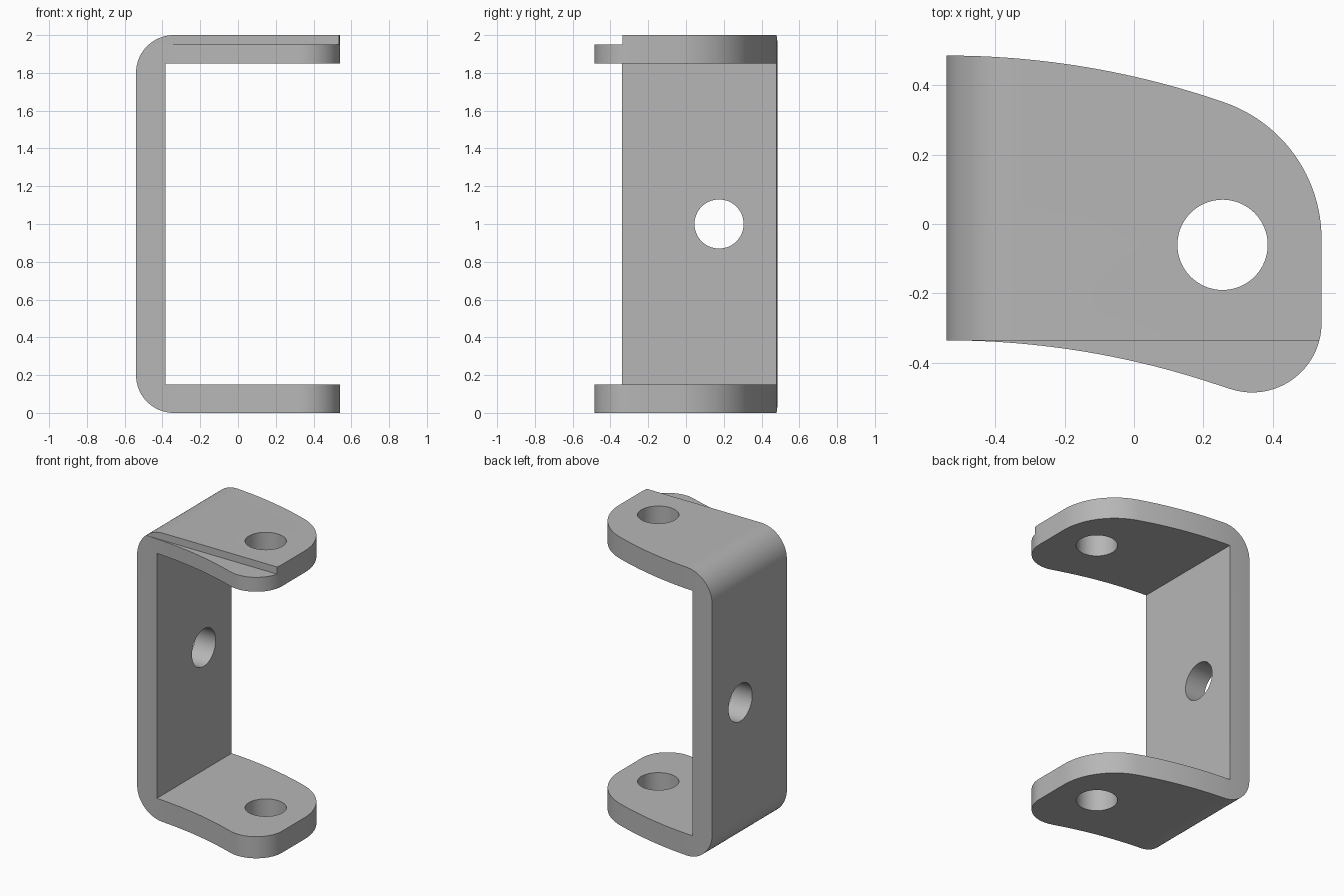
import bpy, bmesh
from math import sin, cos, pi, radians
from mathutils import Vector, Matrix

cube = bpy.data.objects.get("Cube")
if cube:
    bpy.data.objects.remove(cube)

steel = bpy.data.materials.new("plain_grey")
steel.use_nodes = True
grey = (0.47, 0.47, 0.47, 1)
steel.diffuse_color = grey
steel.node_tree.nodes["Principled BSDF"].inputs["Base Color"].default_value = grey


def arc(cx, cy, r, start, end, n):
    """Points along an arc, angles in degrees."""
    angles = [radians(start + (end - start) * i / n) for i in range(n + 1)]
    return [(cx + r * cos(a), cy + r * sin(a)) for a in angles]


def prism(name, points, axis, low, high):
    """Closed profile extruded along y or z."""
    bm = bmesh.new()
    place = (lambda p: (p[0], low, p[1])) if axis == "Y" else (lambda p: (p[0], p[1], low))
    face = bm.faces.new([bm.verts.new(place(p)) for p in points])
    grown = bmesh.ops.extrude_face_region(bm, geom=[face])
    shift = Vector((0, high - low, 0)) if axis == "Y" else Vector((0, 0, high - low))
    bmesh.ops.translate(bm, vec=shift, verts=[v for v in grown["geom"] if isinstance(v, bmesh.types.BMVert)])
    bmesh.ops.recalc_face_normals(bm, faces=bm.faces)
    return to_object(name, bm)


def rod(name, centre, radius, length, turn):
    bm = bmesh.new()
    bmesh.ops.create_cone(bm, cap_ends=True, segments=64, radius1=radius, radius2=radius, depth=length,
                          matrix=Matrix.Translation(centre) @ Matrix.Rotation(turn, 4, "Y"))
    return to_object(name, bm)


def to_object(name, bm):
    mesh = bpy.data.meshes.new(name)
    bm.to_mesh(mesh)
    bm.free()
    mesh.materials.append(steel)
    obj = bpy.data.objects.new(name, mesh)
    bpy.context.collection.objects.link(obj)
    return obj


def cut(target, tool, operation):
    tool.hide_render = True
    mod = target.modifiers.new(tool.name, "BOOLEAN")
    mod.operation, mod.object, mod.solver = operation, tool, "EXACT"
    bpy.context.view_layer.objects.active = target
    bpy.ops.object.modifier_apply(modifier=mod.name)
    bpy.data.objects.remove(tool)


# C-shaped section: rounded outside corners, square inside corners
side, thick, bend = 0.54, 0.15, 0.2
section = arc(bend - side, bend, bend, 180, 270, 20)
section += [(0.7, 0), (0.7, thick), (-0.385, thick), (-0.385, 2 - thick), (0.7, 2 - thick), (0.7, 2)]
section += arc(bend - side, 2 - bend, bend, 90, 180, 20)
bracket = prism("bracket", section, "Y", -0.7, 0.7)

# Plan outline: swept edges, broad back corner, tight front corner
sweep, lean = 2.44, 19.1
outline = arc(-side, 0.485 - sweep, sweep, 90, 90 - lean, 24)
outline += arc(0.124, -0.043, 0.416, 90 - lean, 0, 24)[1:]
outline += arc(0.34, -0.285, 0.2, 0, -90 - lean, 32)
outline += arc(-side, -0.335 - sweep, sweep, 90 - lean, 90, 24)[1:]
cut(bracket, prism("plan_outline", outline, "Z", -0.1, 2.1), "INTERSECT")

# Shallow step along the front of the upper flange
step = [(-0.47, -0.6), (0.7, -0.6), (0.7, -0.335), (-0.47, -0.335)]
cut(bracket, prism("step_cutter", step, "Z", 1.95, 2.2), "DIFFERENCE")

# Pin hole through both flanges and bolt hole through the web
cut(bracket, rod("pin_hole", (0.255, -0.06, 1), 0.13, 3, 0), "DIFFERENCE")
cut(bracket, rod("bolt_hole", (-0.46, 0.175, 1), 0.13, 0.6, pi / 2), "DIFFERENCE")

bpy.ops.object.select_all(action="DESELECT")
bracket.select_set(True)
bpy.context.view_layer.objects.active = bracket
bpy.ops.object.shade_smooth_by_angle(angle=radians(25))
